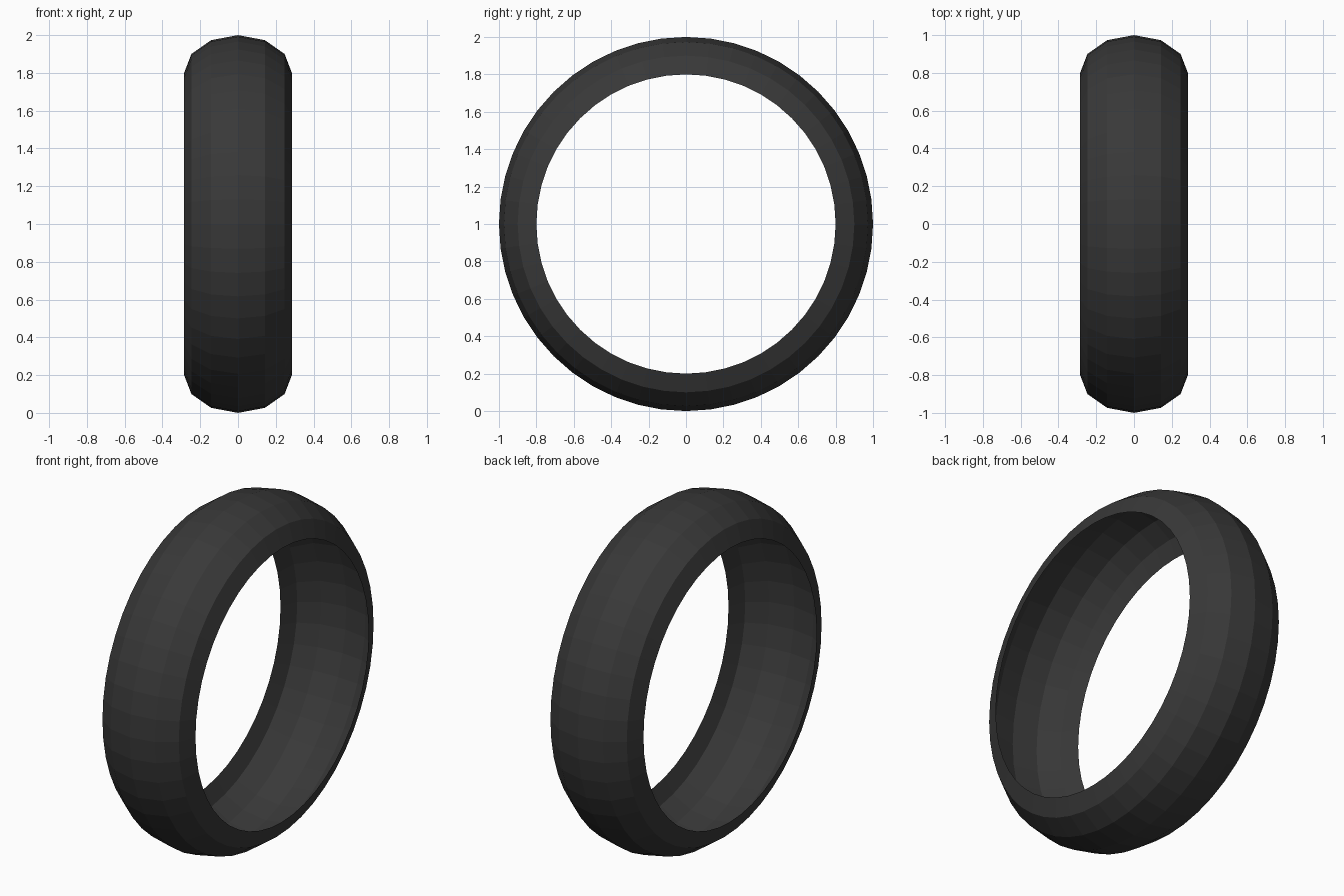
import bpy, bmesh, math

if "Cube" in bpy.data.objects:
    bpy.data.objects.remove(bpy.data.objects["Cube"])

SEGMENTS = 48      # sides around the tyre
STEPS = 6          # facets across the half-ellipse tread
RIM_R, DEPTH, HALF_W = 0.8, 0.2, 0.285

rubber = bpy.data.materials.new("dark_rubber")
rubber.diffuse_color = (0.04, 0.04, 0.04, 1)
rubber.use_nodes = True
rubber.node_tree.nodes["Principled BSDF"].inputs["Base Color"].default_value = rubber.diffuse_color

# Tyre: open half-ellipse profile swept around the x axis, hollow inside
bm = bmesh.new()
rings = []
for i in range(SEGMENTS):
    a = 2 * math.pi * i / SEGMENTS
    ring = []
    for j in range(STEPS + 1):
        t = math.pi * j / STEPS
        r = RIM_R + DEPTH * math.sin(t)
        ring.append(bm.verts.new((HALF_W * math.cos(t), r * math.cos(a), 1 + r * math.sin(a))))
    rings.append(ring)
for i in range(SEGMENTS):
    p, q = rings[i], rings[(i + 1) % SEGMENTS]
    for j in range(STEPS):
        f = bm.faces.new((p[j], p[j + 1], q[j + 1], q[j]))
        # Face outward, away from the hollow core circle
        c = f.calc_center_median()
        f.normal_update()
        d = math.hypot(c.y, c.z - 1)
        core = (0, c.y / d * RIM_R, 1 + (c.z - 1) / d * RIM_R)
        if sum(n * (a - b) for n, a, b in zip(f.normal, c, core)) < 0:
            f.normal_flip()

mesh = bpy.data.meshes.new("tyre")
bm.to_mesh(mesh)
bm.free()
mesh.materials.append(rubber)
bpy.context.collection.objects.link(bpy.data.objects.new("tyre", mesh))
